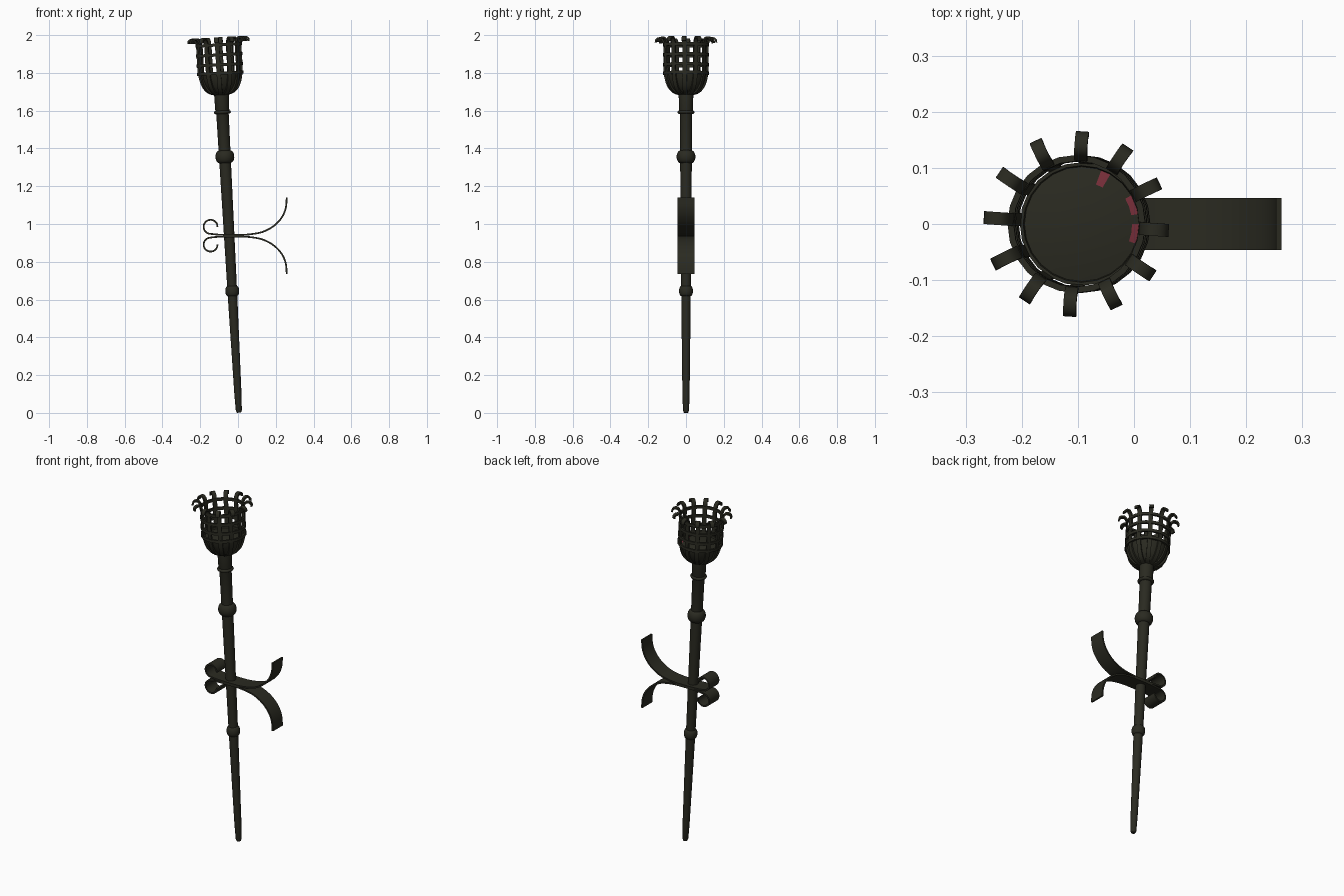
import bpy, bmesh, math
from mathutils import Matrix, Vector

if "Cube" in bpy.data.objects:
    bpy.data.objects.remove(bpy.data.objects["Cube"])

def material(name, rgb):
    m = bpy.data.materials.new(name)
    m.diffuse_color = (*rgb, 1)
    m.use_nodes = True
    m.node_tree.nodes["Principled BSDF"].inputs["Base Color"].default_value = m.diffuse_color
    return m

IRON = material("dark iron", (0.023, 0.023, 0.015))
EMBER = material("ember red", (0.19, 0.028, 0.042))

# the torch leans slightly towards -x
LEAN = Matrix.Translation((0.005, 0, 0.001)) @ Matrix.Rotation(-0.055, 4, 'Y')

def finish(bm, name, matrix=None, mats=(IRON,), angle=35):
    bmesh.ops.recalc_face_normals(bm, faces=bm.faces)
    me = bpy.data.meshes.new(name)
    bm.to_mesh(me)
    bm.free()
    ob = bpy.data.objects.new(name, me)
    bpy.context.collection.objects.link(ob)
    for m in mats:
        me.materials.append(m)
    if matrix:
        ob.matrix_world = matrix
    bpy.ops.object.select_all(action='DESELECT')
    ob.select_set(True)
    bpy.context.view_layer.objects.active = ob
    bpy.ops.object.shade_smooth_by_angle(angle=math.radians(angle))
    return ob

def lathe(name, profile, sides=20, closed=False):
    """Spin (radius, z) points round the torch axis; ends are capped unless closed."""
    bm = bmesh.new()
    rings = [[bm.verts.new((r * math.cos(2 * math.pi * i / sides),
                            r * math.sin(2 * math.pi * i / sides), z))
              for i in range(sides)] for r, z in profile]
    pairs = list(zip(rings, rings[1:]))
    if closed:
        pairs.append((rings[-1], rings[0]))
    else:
        bm.faces.new(rings[0])
        bm.faces.new(rings[-1])
    for a, b in pairs:
        for i in range(sides):
            j = (i + 1) % sides
            bm.faces.new((a[i], a[j], b[j], b[i]))
    return finish(bm, name, LEAN)

def smooth_path(pts, steps=4):
    """Catmull-Rom curve through 2D points."""
    p = [Vector(q) for q in pts]
    p = [2 * p[0] - p[1]] + p + [2 * p[-1] - p[-2]]
    out = []
    for a, b, c, d in zip(p, p[1:], p[2:], p[3:]):
        for s in range(steps):
            t = s / steps
            out.append(0.5 * (2 * b + (c - a) * t + (2 * a - 5 * b + 4 * c - d) * t * t
                              + (3 * b - a - 3 * c + d) * t ** 3))
    return out + [p[-2]]

def ribbon(bm, path, width, thick, matrix=Matrix()):
    """Flat bar following a path in the xz plane, wide in y."""
    rows = []
    for i, q in enumerate(path):
        d = (path[min(i + 1, len(path) - 1)] - path[max(i - 1, 0)]).normalized()
        n = Vector((-d.y, d.x)) * thick / 2
        rows.append([bm.verts.new(matrix @ Vector((q.x + s * n.x, y, q.y + s * n.y)))
                     for s, y in ((1, -width / 2), (1, width / 2),
                                  (-1, width / 2), (-1, -width / 2))])
    for a, b in zip(rows, rows[1:]):
        for i in range(4):
            j = (i + 1) % 4
            bm.faces.new((a[i], a[j], b[j], b[i]))
    bm.faces.new(rows[0])
    bm.faces.new(rows[-1])

def bead(name, z, r, half, core):
    lathe(name, [(core + (r - core) * math.cos(a), z + half * math.sin(a))
                 for a in [math.radians(d) for d in range(-90, 91, 20)]])

# tapered shaft with socket under the basket
lathe("shaft", [(0.011, 0), (0.016, 0.012), (0.019, 0.1), (0.025, 0.6), (0.029, 1.1),
                (0.031, 1.35), (0.033, 1.59), (0.037, 1.6), (0.039, 1.70)])
bead("lower_knob", 0.645, 0.037, 0.027, 0.024)
bead("upper_knob", 1.357, 0.050, 0.034, 0.028)
bead("socket_collar", 1.593, 0.045, 0.009, 0.034)

# solid bowl at the base of the basket
lathe("basket_bowl", [(0.036, 1.688), (0.066, 1.70), (0.090, 1.73), (0.106, 1.77),
                      (0.110, 1.795), (0.104, 1.795), (0.099, 1.77), (0.06, 1.715)], 24)

# hoops round the basket
for i, z in enumerate((1.80, 1.845, 1.897, 1.95)):
    h = 0.008
    lathe(f"basket_hoop_{i + 1}", [(0.112, z - h), (0.123, z - h),
                                   (0.123, z + h), (0.112, z + h)], 24, True)

# twelve uprights with outward curled tips
bar = smooth_path([(0.038, 1.689), (0.068, 1.70), (0.094, 1.73), (0.109, 1.775),
                   (0.115, 1.83), (0.115, 1.93), (0.119, 1.965), (0.131, 1.984),
                   (0.147, 1.985), (0.158, 1.977), (0.161, 1.963)])
bm = bmesh.new()
for i in range(12):
    ribbon(bm, bar, 0.023, 0.009, Matrix.Rotation(math.radians(30 * i - 4), 4, 'Z'))
finish(bm, "basket_bars", LEAN)

# charred fuel bed with glowing patches near one edge
bm = bmesh.new()
radii, n = (0.02, 0.04, 0.06, 0.075, 0.09, 0.106), 36
rings = [[bm.verts.new((r * math.cos(2 * math.pi * i / n), r * math.sin(2 * math.pi * i / n),
                        1.785 + 0.012 * (1 - (r / 0.106) ** 2)))
          for i in range(n)] for r in radii]
bm.faces.new(rings[0])
for k, (a, b) in enumerate(zip(rings, rings[1:])):
    for i in range(n):
        j = (i + 1) % n
        f = bm.faces.new((a[i], a[j], b[j], b[i]))
        deg = ((i + 0.5) * 360 / n + 180) % 360 - 180
        if (k == 4 and -30 < deg < 45 and i % 3) or (k >= 3 and 55 < deg < 75):
            f.material_index = 1
finish(bm, "fuel_bed", LEAN, (IRON, EMBER))

# mirrored wall straps: a scroll on one side, a flared arm on the other
scroll = [(-0.145 + 0.037 * math.cos(math.radians(a)), 0.985 + 0.037 * math.sin(math.radians(a)))
          for a in range(0, 271, 30)]
arm = [(-0.09, 0.943), (0.0, 0.942), (0.06, 0.945), (0.13, 0.958), (0.19, 0.99),
       (0.232, 1.035), (0.253, 1.085), (0.258, 1.14)]
upper = smooth_path(scroll + arm)
MID = 0.938
for name, s in (("upper_strap", 1), ("lower_strap", -1)):
    bm = bmesh.new()
    ribbon(bm, [Vector((p.x, MID + s * (p.y - MID))) for p in upper], 0.092, 0.009)
    finish(bm, name)
